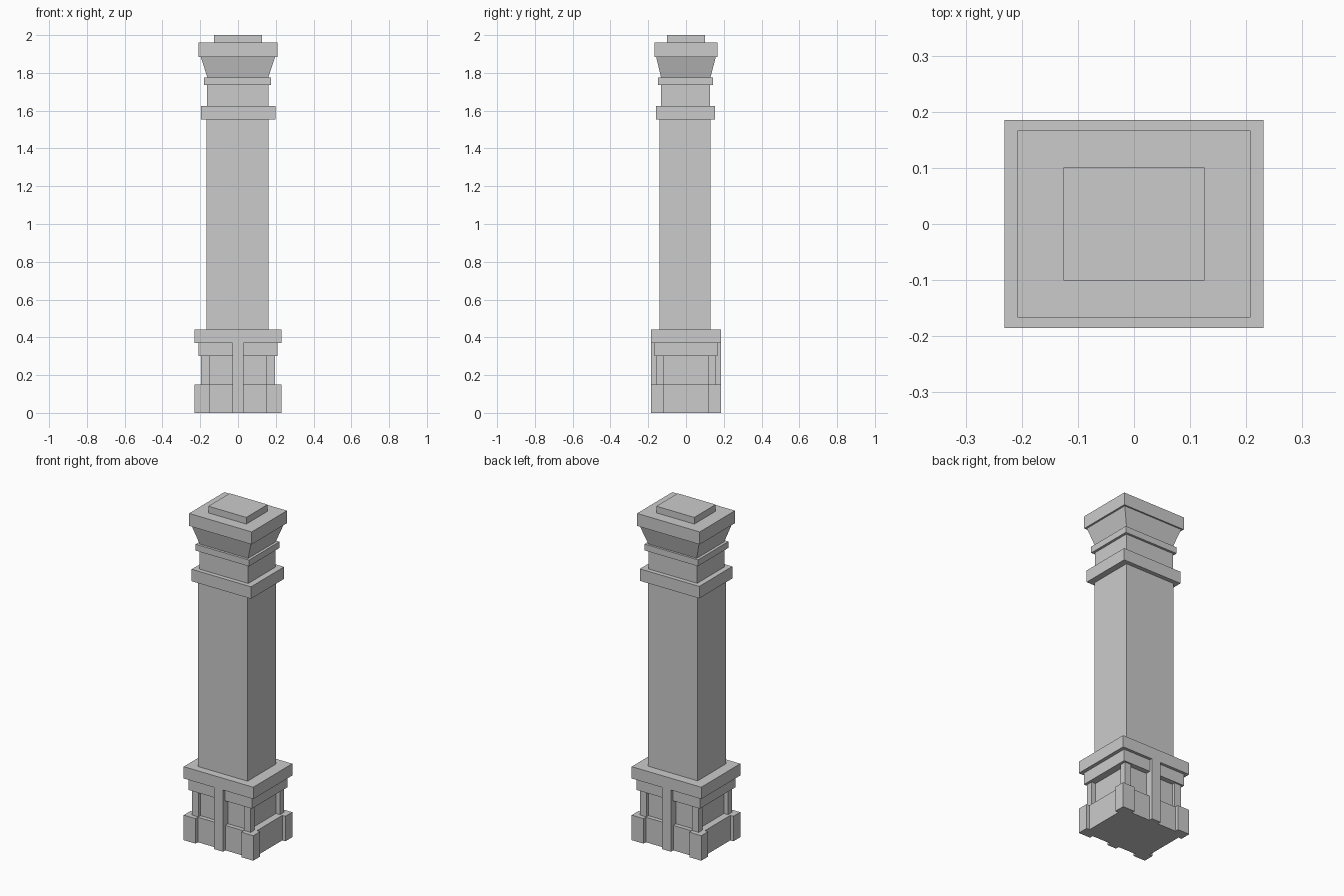
import bpy, bmesh

if "Cube" in bpy.data.objects:
    bpy.data.objects.remove(bpy.data.objects["Cube"])

def slab(name, x0, x1, y0, y1, z0, z1, top=None):
    """Box from bounds; top = optional (half x, half y) of a flared upper face."""
    bm = bmesh.new()
    bmesh.ops.create_cube(bm, size=1)
    for v in bm.verts:
        a, b, c = v.co.x + .5, v.co.y + .5, v.co.z + .5
        v.co = (x0 + a * (x1 - x0), y0 + b * (y1 - y0), z0 + c * (z1 - z0))
        if top and c > .5:
            v.co.x, v.co.y = (2 * a - 1) * top[0], (2 * b - 1) * top[1]
    me = bpy.data.meshes.new(name)
    bm.to_mesh(me)
    bm.free()
    ob = bpy.data.objects.new(name, me)
    bpy.context.collection.objects.link(ob)
    return ob

def centred(name, hx, hy, z0, z1, top=None):
    return slab(name, -hx, hx, -hy, hy, z0, z1, top)

# Pedestal core and recessed lower panels
centred("pedestal_core", .168, .138, .15, .30)
centred("plinth_panel", .21, .163, 0, .15)

# Corner blocks and the posts standing on them
for sx in (-1, 1):
    for sy in (-1, 1):
        def corner(name, ox, oy, z0, z1):
            xs, ys = sorted((sx * .152, sx * ox)), sorted((sy * .12, sy * oy))
            slab(name, *xs, *ys, z0, z1)
        corner("corner_block", .231, .185, 0, .15)
        corner("corner_post", .195, .158, .15, .30)

# Central strips, front and back
slab("front_strip", -.03, .03, -.185, -.13, 0, .37)
slab("back_strip", -.03, .03, .13, .185, 0, .37)

# Pedestal mouldings
centred("pedestal_moulding", .21, .168, .30, .37)
centred("pedestal_plate", .231, .185, .37, .441)

# Shaft and neck
slab("shaft", -.168, .161, -.139, .129, .441, 1.553)
slab("shaft_band", -.196, .198, -.159, .154, 1.553, 1.625)
slab("neck", -.164, .161, -.133, .128, 1.625, 1.737)
slab("neck_ring", -.179, .176, -.147, .142, 1.737, 1.775)

# Flared capital and cap
slab("capital_flare", -.162, .160, -.132, .129, 1.775, 1.885, (.197, .158))
centred("cap_slab", .208, .167, 1.885, 1.96)
centred("cap_top", .126, .101, 1.96, 2.0)
